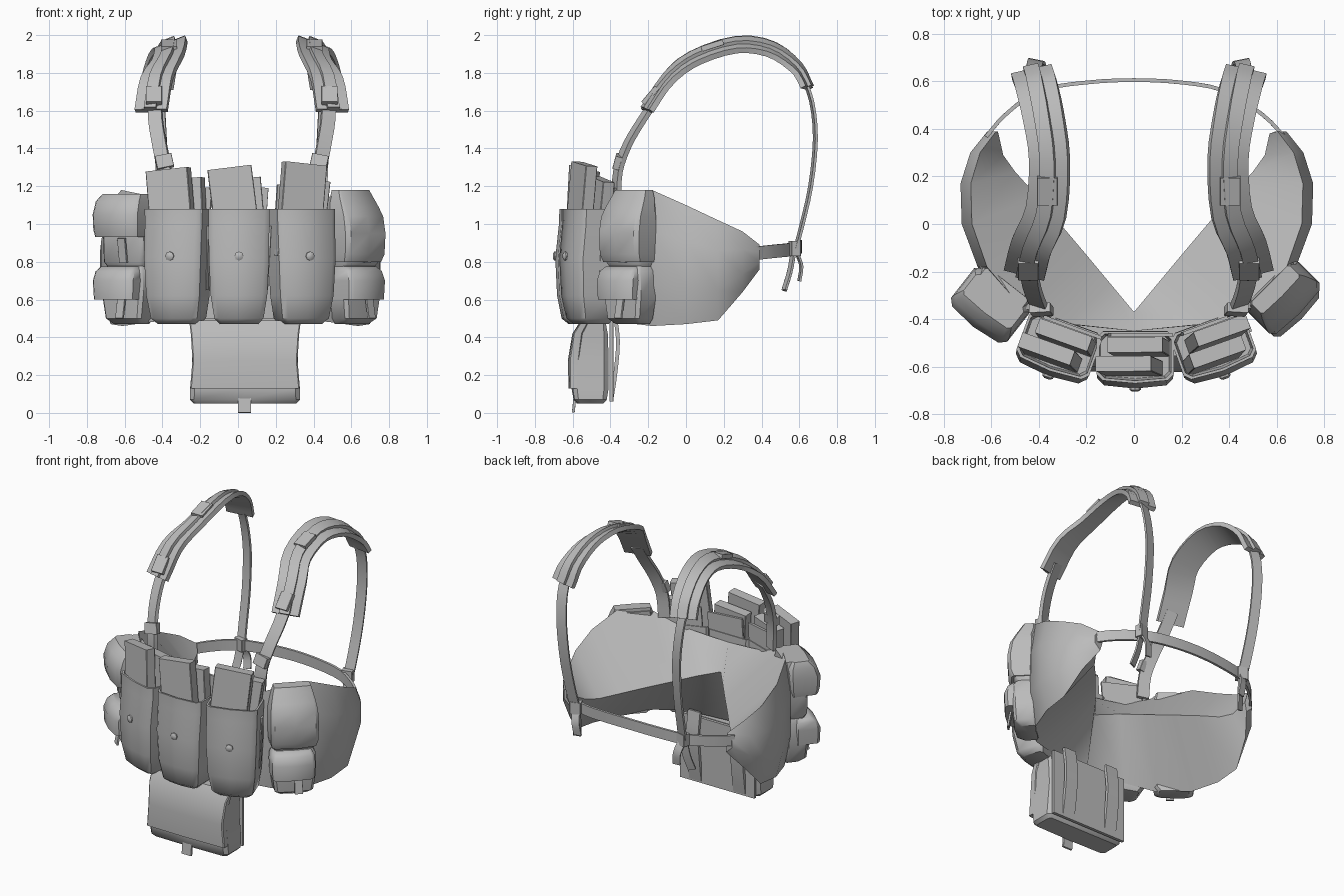
import bpy, bmesh, math
from mathutils import Vector, Matrix

if "Cube" in bpy.data.objects:
    bpy.data.objects.remove(bpy.data.objects["Cube"])

grey = bpy.data.materials.new("canvas grey")
grey.diffuse_color = (0.5, 0.5, 0.5, 1)
grey.use_nodes = True
grey.node_tree.nodes["Principled BSDF"].inputs["Base Color"].default_value = grey.diffuse_color


def make(name, rings, caps=True, matrix=None):
    """Loft a skin over closed rings of points."""
    bm = bmesh.new()
    vs = [[bm.verts.new(p) for p in r] for r in rings]
    n = len(vs[0])
    for a, b in zip(vs, vs[1:]):
        for i in range(n):
            j = (i + 1) % n
            bm.faces.new((a[i], a[j], b[j], b[i]))
    if caps:
        bm.faces.new(vs[0])
        bm.faces.new(vs[-1])
    bmesh.ops.recalc_face_normals(bm, faces=bm.faces)
    me = bpy.data.meshes.new(name)
    bm.to_mesh(me)
    bm.free()
    me.materials.append(grey)
    ob = bpy.data.objects.new(name, me)
    bpy.context.collection.objects.link(ob)
    if matrix:
        ob.matrix_world = matrix
    return ob


def place(x, y, z, turn=0, lean=0, roll=0):
    return (Matrix.Translation((x, y, z)) @ Matrix.Rotation(math.radians(turn), 4, 'Z')
            @ Matrix.Rotation(math.radians(lean), 4, 'X')
            @ Matrix.Rotation(math.radians(roll), 4, 'Y'))


def bag(name, w, d, profile, matrix, bulge=0.12, corner=0.25):
    """Soft box: profile rows are (z, width factor, depth factor, y shift)."""
    rings = []
    for z, fw, fd, dy in profile:
        hw, hd = w * fw / 2, d * fd / 2
        c = corner * min(hw, hd)
        rings.append([(x, y + dy, z) for x, y in (
            (-hw, hd - c), (-hw, -hd + c), (-hw + c, -hd), (0, -hd * (1 + bulge)),
            (hw - c, -hd), (hw, -hd + c), (hw, hd - c), (hw - c, hd), (-hw + c, hd))])
    return make(name, rings, matrix=matrix)


def box(name, w, d, h, matrix):
    return bag(name, w, d, [(-h / 2, 1, 1, 0), (h / 2, 1, 1, 0)], matrix, 0, 0.1)


def smooth_path(pts, steps=3):
    """Catmull-Rom resampling of a path."""
    p = [Vector(q) for q in pts]
    p = [2 * p[0] - p[1]] + p + [2 * p[-1] - p[-2]]
    out = []
    for i in range(1, len(p) - 2):
        a, b, c, d = p[i - 1:i + 3]
        for k in range(steps):
            t = k / steps
            out.append(0.5 * (2 * b + (c - a) * t + (2 * a - 5 * b + 4 * c - d) * t * t
                              + (3 * b - a - 3 * c + d) * t ** 3))
    return out + [p[-2]]


def ribbon(name, pts, width, thick, side, lift=0):
    """Flat webbing that follows a path."""
    path = smooth_path(pts)
    rings = []
    for i, p in enumerate(path):
        t = (path[min(i + 1, len(path) - 1)] - path[max(i - 1, 0)]).normalized()
        s = Vector(side)
        s = (s - t * s.dot(t)).normalized()
        n = s.cross(t)
        q = p + n * lift
        a, b = s * width / 2, n * thick / 2
        rings.append([q - a - b, q + a - b, q + a + b, q - a + b])
    return make(name, rings)


# Wrap-around vest: outer x, y, top, bottom, then inner lining x, y, z
half = [(0, -.45, 1.03, .50, 0, -.37, .86), (.30, -.42, 1.06, .50, .10, -.25, .85),
        (.50, -.35, 1.15, .48, .20, -.13, .83), (.65, -.18, 1.18, .46, .31, 0, .81),
        (.715, 0, 1.10, .47, .41, .12, .79), (.72, .17, 1.02, .49, .50, .22, .77),
        (.68, .30, .96, .64, .55, .29, .78), (.61, .39, .89, .76, .57, .38, .83)]
stations = [(-r[0], *r[1:4], -r[4], *r[5:]) for r in reversed(half[1:])] + half
rings = []
for x, y, zt, zb, u, v, w in stations:
    sx = .012 * min(1, abs(x) / .3)
    rings.append([(x * .97 + sx, y, zt), (x * 1.03 + sx, y, zt * .7 + zb * .3),
                  (x * 1.03 + sx, y, zt * .3 + zb * .7), (x * .96 + sx, y, zb), (u, v, w)])
make("vest_panel", rings)

# Three tall front pouches with magazines and a stud
body = [(.47, .62, .65, .01), (.50, .80, .88, .0), (.62, .92, 1, -.01), (.82, .98, 1.08, -.01),
        (1.0, .99, 1, 0), (1.08, 1, .98, 0), (1.08, .93, .88, 0), (.92, .88, .8, 0)]
for label, x, y, turn, roll, tall in (("left", -.315, -.51, -20, -6, 1.29),
                                      ("centre", .005, -.555, 0, -7, 1.30),
                                      ("right", .335, -.51, 20, 6, 1.32)):
    m = place(x, y, 0, turn)
    bag(label + "_front_pouch", .325, .21, body, m)
    for k, (dx, dy, top, r) in enumerate(((-.02, -.045, tall, roll), (.02, .035, 1.24, roll + 2))):
        box(f"{label}_magazine_{k}", .235, .065, .5, m @ place(dx, dy, top - .25, 0, -3, r))
    box(label + "_inner_flap", .26, .015, .2, m @ place(.02, .09, 1.1, 0, 0, 4))
    stud = [[(.024 * f * math.cos(i * math.pi / 4), h, .024 * f * math.sin(i * math.pi / 4))
             for i in range(8)] for f, h in ((1, .02), (1, -.01), (.5, -.018))]
    make(label + "_stud", stud, matrix=m @ place(0, -.132, .83))
    # Narrow closing strap down the side of the pouch
    box(label + "_side_strap", .012, .04, .34, m @ place(.157, .02, .82, 0, 0, 3))

# Side pouches: x, y, turn, flap outward shift, upper flap rows, upper flap depth
left_flap = [(.93, .94, .9, -.01), (.97, .99, 1, -.01), (1.05, 1, 1.05, -.01),
             (1.12, .97, .9, 0), (1.16, .85, .55, .01)]
right_flap = [(.80, .92, .9, 0), (.84, .98, 1, -.01), (.95, 1, 1.08, -.01), (1.04, .98, 1, 0),
              (1.09, .92, .75, .01), (1.14, .84, .62, .03), (1.18, .76, .45, .04)]
for label, x, y, turn, out, rows, fd in (("left", -.575, -.305, -38, .035, left_flap, .20),
                                         ("right", .615, -.295, 45, .012, right_flap, .155)):
    m = place(x, y, 0, turn)
    f = m @ place(0, -out, 0)
    bag(label + "_upper_pouch", .28, .14,
        [(.76, .8, .7, .01), (.80, .94, .95, 0), (.95, .97, 1, 0), (1.08, .94, .9, .01),
         (1.16, .8, .6, .03)], m)
    bag(label + "_upper_flap", .30, fd, rows, f)
    bag(label + "_lower_pouch", .28, .15,
        [(.47, .65, .6, .02), (.50, .85, .88, 0), (.62, .98, 1, 0), (.75, .96, .95, 0),
         (.79, .8, .7, .01)], m)
    bag(label + "_lower_flap", .27, .17,
        [(.60, .96, .95, -.02), (.70, 1, 1, -.02), (.75, .97, .85, -.01), (.775, .85, .6, 0)],
        f @ place(-.01, -.01, 0))
    box(label + "_upper_tab", .05, .012, .13, m @ place(.02, -.085, .86, 0, 8))
    box(label + "_lower_tab", .05, .012, .12, m @ place(.02, -.10, .56, 0, -10))

# Hanging bag below the front
bag("hanging_bag", .57, .19,
    [(.05, .95, .72, 0), (.07, 1.02, .9, 0), (.13, 1.02, 1, 0), (.30, .97, 1, 0),
     (.42, .99, .85, .01), (.49, 1, .5, .03)], place(.037, -.505, 0), .06)
bag("hanging_bag_flap", .58, .05, [(.13, 1, 1, 0), (.28, .96, 1.1, 0), (.42, .99, 1, .02),
                                  (.49, 1.02, .8, .06)], place(.037, -.592, 0), .2)
box("hanging_bag_back", .56, .02, .44, place(.037, -.395, .28))
box("hanging_bag_pull", .07, .015, .13, place(.035, -.59, .066, 0, -6))
for x in (-.13, .20):
    ribbon("bag_back_strap", [(x, -.395, .07), (x, -.375, .2), (x, -.36, .38), (x, -.38, .54)],
           .09, .02, (1, 0, 0))

# Shoulder straps
for s, label in ((-1, "left"), (1, "right")):
    def pt(x, y, z):
        return (s * x + .02, y, z)
    side = (1, 0, -s * .4)
    pad = [pt(.48, -.205, 1.60), pt(.45, -.09, 1.77), pt(.39, .05, 1.88), pt(.375, .27, 1.95),
           pt(.40, .45, 1.925), pt(.43, .58, 1.83), pt(.45, .64, 1.72)]
    ribbon(label + "_shoulder_pad", pad, .175, .03, side)
    ribbon(label + "_pad_webbing", pad, .065, .02, side, .024)
    front = [pt(.40, -.37, 1.12), pt(.41, -.36, 1.28), pt(.435, -.31, 1.42), pt(.455, -.24, 1.54),
             pt(.46, -.16, 1.66)]
    ribbon(label + "_front_strap", front, .075, .025, (1, s * .4, 0))
    ribbon(label + "_rear_strap", [pt(.44, .61, 1.8), pt(.44, .665, 1.65), pt(.43, .685, 1.45),
                                   pt(.42, .66, 1.2), pt(.41, .61, .98), pt(.40, .575, .85)],
           .065, .014, (1, s * .2, 0))
    ribbon(label + "_strap_tail", [pt(.40, .57, .86), pt(.41, .55, .75), pt(.43, .52, .65)],
           .05, .012, (1, .4, 0))
    ribbon(label + "_strap_end", [pt(.40, .58, .86), pt(.38, .61, .78), pt(.37, .6, .7)],
           .05, .012, (1, .2, 0))
    # Buckles and sliders
    box(label + "_front_buckle", .09, .04, .07, place(s * .41 + .02, -.36, 1.33, 0, -15, s * 12))
    box(label + "_pad_slider", .085, .03, .11, place(s * .465 + .02, -.19, 1.68, 0, -40))
    box(label + "_top_slider", .085, .03, .12, place(s * .385 + .02, .14, 1.945, 0, -72, 0))
    box(label + "_rear_buckle", .07, .05, .08, place(s * .40 + .02, .575, .87, s * 15))

# Strap across the back, joining the wing ends
ribbon("back_strap", [(-.62, .37, .845), (-.54, .46, .855), (-.40, .56, .865), (-.2, .595, .875),
                      (0, .605, .88), (.2, .595, .875), (.38, .56, .865), (.54, .46, .855),
                      (.63, .37, .845)], .07, .016, (0, 0, 1))

# Smooth cloth with crisp folds
bpy.ops.object.select_all(action='SELECT')
bpy.context.view_layer.objects.active = bpy.context.scene.objects[0]
bpy.ops.object.shade_smooth_by_angle(angle=math.radians(40))
